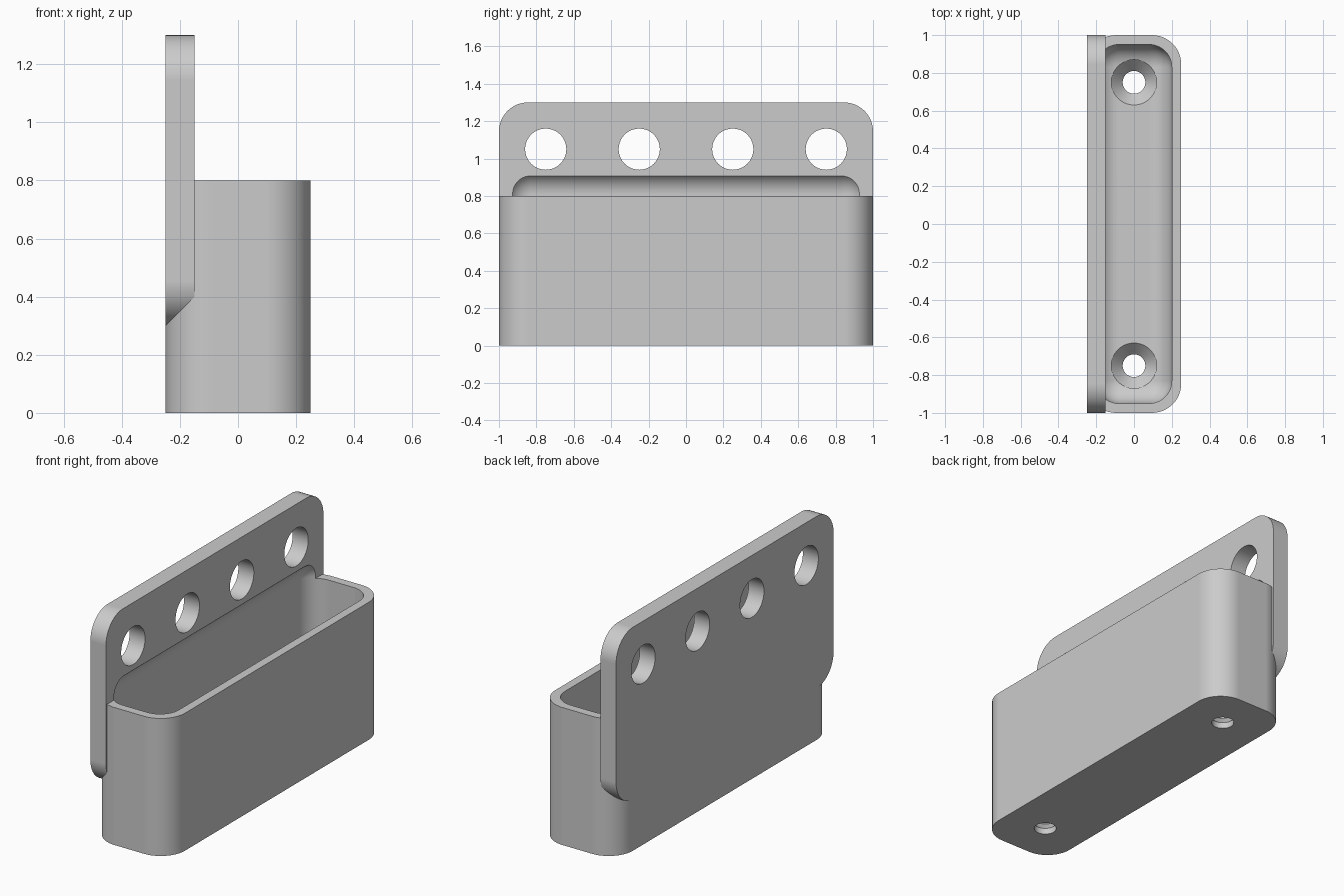
import bpy
import bmesh
import math
from mathutils import Matrix, Vector

cube = bpy.data.objects.get("Cube")
if cube:
    bpy.data.objects.remove(cube, do_unlink=True)

grey = bpy.data.materials.new("light grey plastic")
grey.use_nodes = True
grey.diffuse_color = (0.6, 0.6, 0.6, 1)
grey.node_tree.nodes["Principled BSDF"].inputs["Base Color"].default_value = (0.6, 0.6, 0.6, 1)


def make_object(name, bm):
    bmesh.ops.recalc_face_normals(bm, faces=bm.faces)
    mesh = bpy.data.meshes.new(name)
    bm.to_mesh(mesh)
    bm.free()
    mesh.materials.append(grey)
    obj = bpy.data.objects.new(name, mesh)
    bpy.context.collection.objects.link(obj)
    return obj


def rounded_box(name, low, high, radius, axes):
    """Box whose edges running along the given axes are rounded."""
    low, high = Vector(low), Vector(high)
    bm = bmesh.new()
    bmesh.ops.create_cube(bm, size=1)
    for v in bm.verts:
        v.co = (low + high) / 2 + v.co * (high - low)
    edges = [e for e in bm.edges
             if any(abs((e.verts[0].co - e.verts[1].co)[a]) > 0.001 for a in axes)]
    bmesh.ops.bevel(bm, geom=edges, offset=radius, offset_type='OFFSET',
                    segments=12, profile=0.5, affect='EDGES')
    return make_object(name, bm)


def lathe(name, profile, place):
    """Closed turned solid from (radius, height) rings."""
    bm = bmesh.new()
    n = 64
    rings = [[bm.verts.new((r * math.cos(2 * math.pi * i / n),
                            r * math.sin(2 * math.pi * i / n), z))
              for i in range(n)] for r, z in profile]
    for a, b in zip(rings, rings[1:]):
        for i in range(n):
            j = (i + 1) % n
            bm.faces.new((a[i], a[j], b[j], b[i]))
    bm.faces.new(rings[0])
    bm.faces.new(rings[-1])
    bm.transform(place)
    return make_object(name, bm)


def combine(target, other, operation):
    mod = target.modifiers.new(other.name, 'BOOLEAN')
    mod.object = other
    mod.operation = operation
    mod.solver = 'EXACT'
    bpy.context.view_layer.objects.active = target
    bpy.ops.object.modifier_apply(modifier=mod.name)
    bpy.data.objects.remove(other, do_unlink=True)


# Tray body and upright back plate
holder = rounded_box("wall_holder", (-0.25, -1, 0), (0.25, 1, 0.8), 0.155, (2,))
plate = rounded_box("back_plate", (-0.25, -1, 0.3), (-0.15, 1, 1.3), 0.155, (0,))
combine(holder, plate, 'UNION')

# Pocket with all edges rounded, biting into the plate above the rim
pocket = rounded_box("pocket", (-0.2, -0.95, 0.1), (0.2, 0.95, 0.93), 0.12, (0, 1, 2))
combine(holder, pocket, 'DIFFERENCE')

# Round holes across the plate
for y in (-0.75, -0.25, 0.25, 0.75):
    place = Matrix.Translation((-0.2, y, 1.05)) @ Matrix.Rotation(math.pi / 2, 4, 'Y')
    combine(holder, lathe("plate_hole", [(0.11, -0.1), (0.11, 0.1)], place), 'DIFFERENCE')

# Countersunk screw holes in the floor
for y in (-0.75, 0.75):
    screw = [(0.06, -0.1), (0.06, 0.035), (0.12, 0.098), (0.12, 0.3)]
    combine(holder, lathe("screw_hole", screw, Matrix.Translation((0, y, 0))), 'DIFFERENCE')

# Smooth curved walls, crisp edges
bpy.ops.object.select_all(action='DESELECT')
holder.select_set(True)
bpy.context.view_layer.objects.active = holder
bpy.ops.object.shade_smooth_by_angle(angle=math.radians(25))
normals = holder.modifiers.new("flat_face_normals", 'WEIGHTED_NORMAL')
normals.keep_sharp = True
